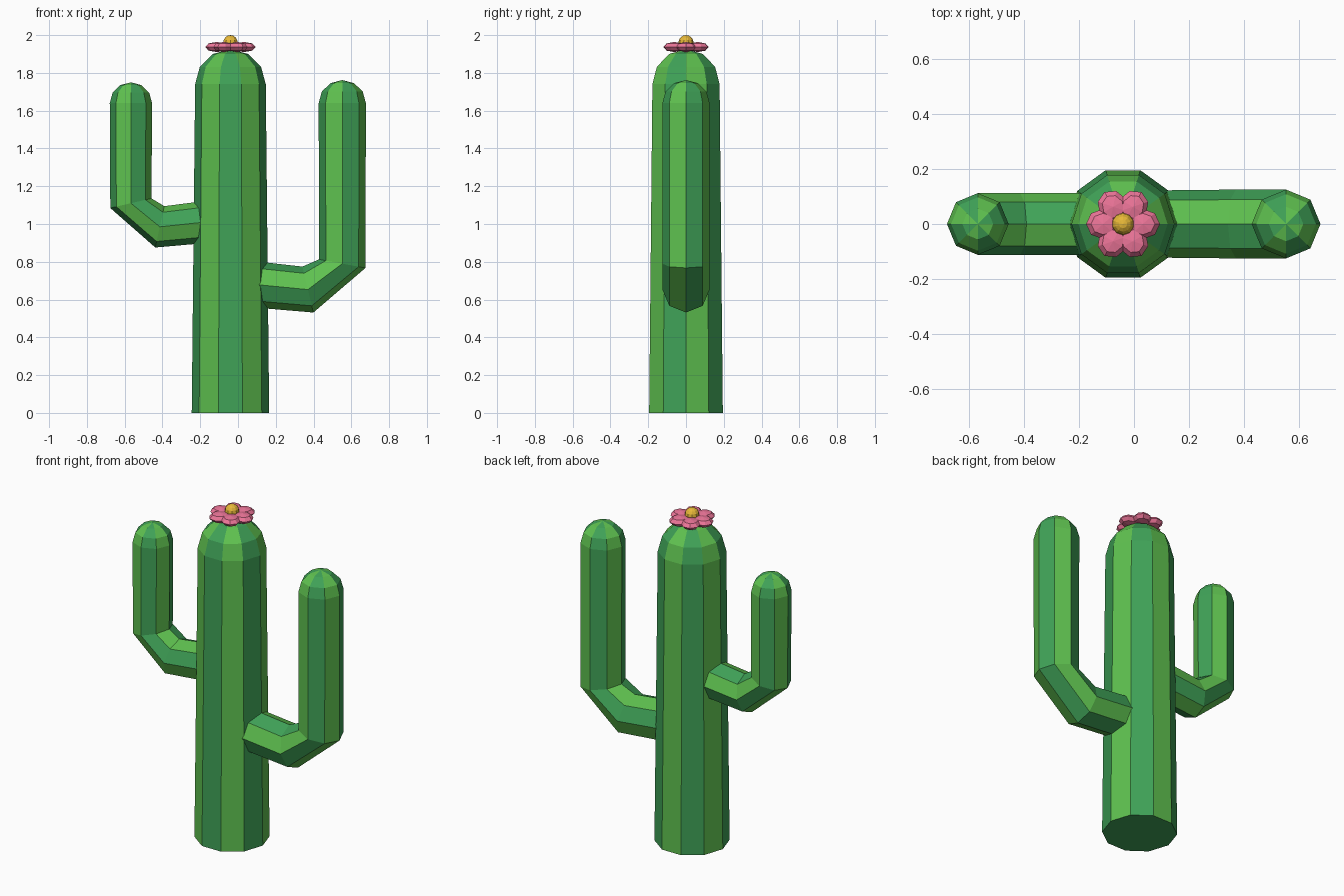
import bpy, bmesh, math
from mathutils import Vector, Matrix

if "Cube" in bpy.data.objects:
    bpy.data.objects.remove(bpy.data.objects["Cube"])


def material(name, rgb):
    m = bpy.data.materials.new(name)
    m.diffuse_color = (*rgb, 1)
    m.use_nodes = True
    m.node_tree.nodes["Principled BSDF"].inputs["Base Color"].default_value = m.diffuse_color
    return m


LIGHT = material("light_green", (0.115, 0.54, 0.08))
DARK = material("dark_green", (0.05, 0.36, 0.095))
PINK = material("pink", (0.85, 0.18, 0.32))
YELLOW = material("yellow", (0.80, 0.48, 0.04))


def finish(name, bm, mats):
    bmesh.ops.recalc_face_normals(bm, faces=bm.faces[:])
    me = bpy.data.meshes.new(name)
    bm.to_mesh(me)
    bm.free()
    for m in mats:
        me.materials.append(m)
    ob = bpy.data.objects.new(name, me)
    bpy.context.collection.objects.link(ob)
    return ob


def stem(name, path, sides, dome_height, dark_parity):
    """Striped tube through (x, z, radius) points, closed by a rounded tip."""
    x, z, r = path[-1]
    pts = list(path)
    for deg in (30, 60):
        a = math.radians(deg)
        pts.append((x, z + dome_height * math.sin(a), r * math.cos(a)))
    bm = bmesh.new()
    rings = []
    for i, (px, pz, pr) in enumerate(pts):
        a, b = pts[max(i - 1, 0)], pts[min(i + 1, len(pts) - 1)]
        t = Vector((b[0] - a[0], 0, b[1] - a[1])).normalized()
        v = Vector((0, 1, 0))
        u = v.cross(t)
        ring = []
        for k in range(sides):
            ang = 2 * math.pi * k / sides
            ring.append(bm.verts.new(Vector((px, 0, pz))
                        + pr * (u * math.cos(ang) + v * math.sin(ang))))
        rings.append(ring)
    tip = bm.verts.new((x, 0, z + dome_height))
    for k in range(sides):
        n = (k + 1) % sides
        stripe = 1 if k % 2 == dark_parity else 0
        for lo, hi in zip(rings, rings[1:]):
            bm.faces.new((lo[k], lo[n], hi[n], hi[k])).material_index = stripe
        bm.faces.new((rings[-1][k], rings[-1][n], tip)).material_index = stripe
    bm.faces.new(rings[0][::-1]).material_index = 1
    return finish(name, bm, (LIGHT, DARK))


CX = -0.04

# Trunk and the two bent arms
stem("trunk", [(CX, 0, 0.205), (CX, 1.74, 0.187)], 10, 0.185, 1)
stem("right_arm", [(0.09, 0.68, 0.122), (0.37, 0.653, 0.125),
                   (0.552, 0.79, 0.125), (0.552, 1.64, 0.125)], 8, 0.122, 0)
stem("left_arm", [(-0.13, 1.015, 0.112), (-0.414, 0.985, 0.112),
                  (-0.567, 1.11, 0.112), (-0.567, 1.64, 0.112)], 8, 0.11, 0)

# Flower petals in a ring of six
for i in range(6):
    bm = bmesh.new()
    place = (Matrix.Translation((CX, 0, 1.937))
             @ Matrix.Rotation(i * math.pi / 3, 4, "Z")
             @ Matrix.Translation((0.072, 0, 0))
             @ Matrix.Diagonal((0.062, 0.055, 0.027, 1)))
    bmesh.ops.create_uvsphere(bm, u_segments=8, v_segments=4, radius=1, matrix=place)
    finish(f"petal_{i + 1}", bm, (PINK,))

# Flower centre
bm = bmesh.new()
bmesh.ops.create_uvsphere(bm, u_segments=10, v_segments=8, radius=0.04,
                          matrix=Matrix.Translation((CX, 0, 1.96)))
finish("flower_centre", bm, (YELLOW,))
